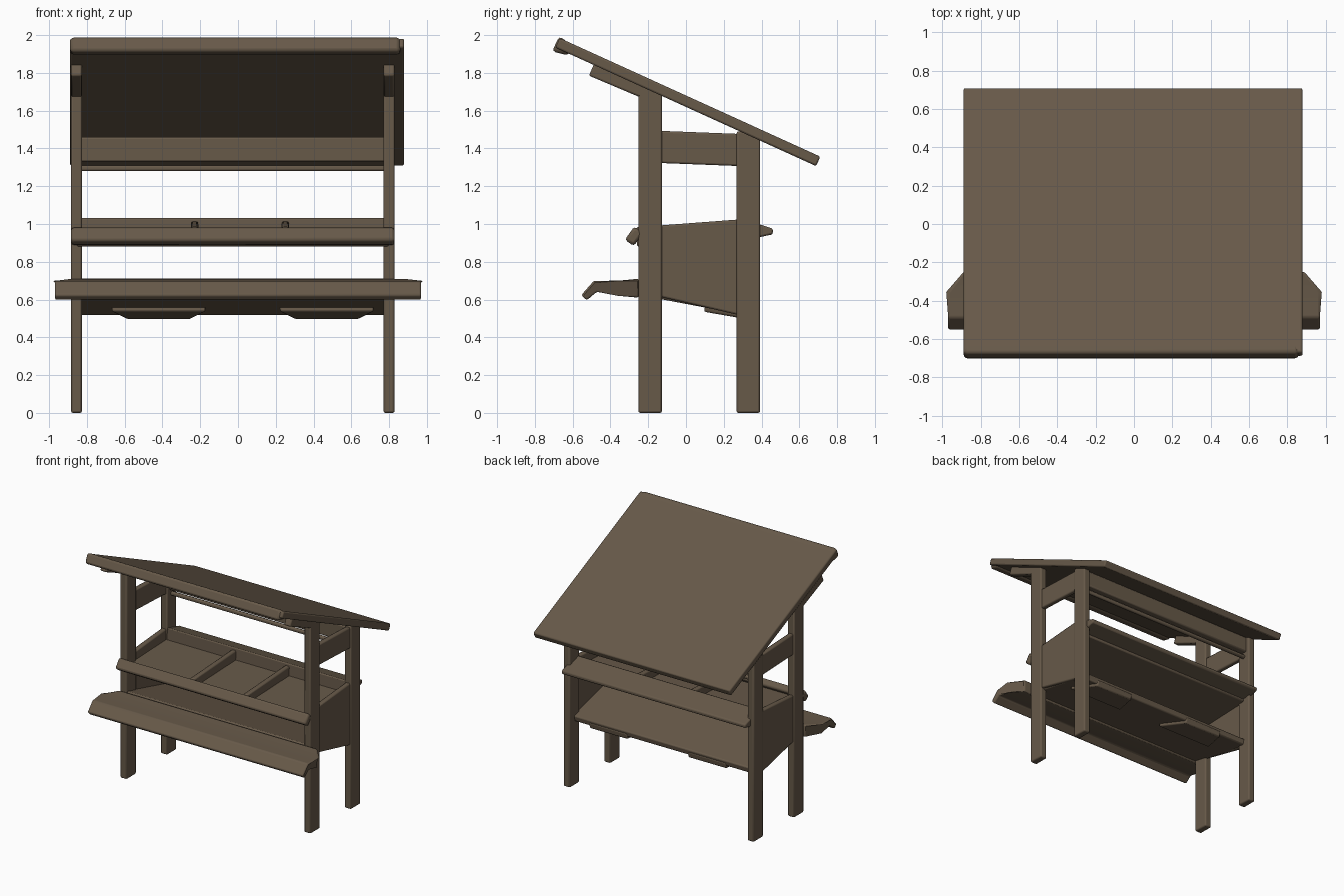
import bpy, bmesh, math
from mathutils import Vector

cube = bpy.data.objects.get("Cube")
if cube:
    bpy.data.objects.remove(cube, do_unlink=True)

wood = bpy.data.materials.new("brown_wood")
wood.use_nodes = True
wood.diffuse_color = (0.135, 0.1, 0.066, 1)
wood.node_tree.nodes["Principled BSDF"].inputs["Base Color"].default_value = wood.diffuse_color

LEFT, RIGHT = 0.8, -0.855       # post centres along x
FRONT, REAR = -0.19, 0.33       # post centres along y
POST_WIDTH, POST_DEPTH = 0.058, 0.125
BETWEEN = (RIGHT, LEFT)
ACROSS = (RIGHT - POST_WIDTH / 2, LEFT + POST_WIDTH / 2)
ROOF_SPAN = (-0.89, 0.88)
ROOF_THICKNESS = 0.055


def roof_point(y, drop=0):
    """Point on the sloping centre plane of the roof, lowered by drop."""
    return (y, 1.65 - 0.455 * y - drop)


def around(x, width):
    return (x - width / 2, x + width / 2)


def board(name, span, path, thick, end_thick=None, tail_inset=0, bevel=0.01):
    """Board spanning x, whose section follows a (y, z) path and may taper."""
    points = [Vector(p) for p in path]
    last = len(points) - 1
    end_thick = end_thick or thick
    bm = bmesh.new()
    rings = []
    for x, inward in zip(span, (1, -1)):
        upper, lower = [], []
        for i, point in enumerate(points):
            along = points[min(i + 1, last)] - points[max(i - 1, 0)]
            half = along.orthogonal().normalized() * (thick + (end_thick - thick) * i / last) / 2
            end_x = x + inward * tail_inset * (i == last)
            upper.append(bm.verts.new((end_x, *(point + half))))
            lower.append(bm.verts.new((end_x, *(point - half))))
        rings.append(upper + lower[::-1])
        bm.faces.new(rings[-1])
    first, second = rings
    for i in range(len(first)):
        bm.faces.new((first[i - 1], second[i - 1], second[i], first[i]))
    bmesh.ops.recalc_face_normals(bm, faces=bm.faces)
    mesh = bpy.data.meshes.new(name)
    bm.to_mesh(mesh)
    bm.free()
    mesh.materials.append(wood)
    obj = bpy.data.objects.new(name, mesh)
    bpy.context.collection.objects.link(obj)
    soften = obj.modifiers.new("soft_edges", "BEVEL")
    soften.width = bevel
    soften.segments = 2
    bpy.ops.object.select_all(action="DESELECT")
    obj.select_set(True)
    bpy.context.view_layer.objects.active = obj
    bpy.ops.object.shade_smooth_by_angle(angle=math.radians(40))


# Posts, rafters, braces and side panels at both ends
for side, x in (("left", LEFT), ("right", RIGHT)):
    post_span = around(x, POST_WIDTH)
    panel_span = around(x, POST_WIDTH * 0.7)
    for place, y in (("front", FRONT), ("rear", REAR)):
        board(f"{side}_{place}_post", post_span, [(y, 0), roof_point(y, 0.01)], POST_DEPTH)
    board(side + "_rafter", post_span,
          [roof_point(-0.5, 0.06), roof_point(FRONT, 0.05)], 0.07)
    board(side + "_brace", panel_span, [(FRONT, 1.41), (REAR, 1.39)], 0.17)
    board(side + "_panel", panel_span, [(FRONT, 0.81), (REAR, 0.77)], 0.36, 0.52)

# Sloping roof with a thicker front edge, and the rails under its back
board("roof", ROOF_SPAN, [roof_point(-0.68), roof_point(0.7)], ROOF_THICKNESS)
board("roof_front_roll", (ROOF_SPAN[0], 0.86),
      [roof_point(-0.69, 0.01), roof_point(-0.61, 0.01)], 0.09, ROOF_THICKNESS, bevel=0.02)
board("rear_header", BETWEEN, [(REAR, 1.33), (REAR, 1.46)], POST_WIDTH)
board("rear_hanging_rail", BETWEEN, [(REAR, 1.28), (REAR, 1.31)], 0.03)

# Upper display tray
board("tray_floor", BETWEEN, [(-0.26, 0.9), (REAR, 0.92)], 0.04)
board("tray_front_rail", ACROSS, [(-0.3, 0.9), (-0.25, 0.97)], POST_WIDTH, bevel=0.015)
board("tray_back_rail", BETWEEN, [(REAR - POST_WIDTH, 0.97), (0.46, 0.96)], 0.13, 0.03)
for number, x in enumerate((-0.23, 0.25)):
    board(f"tray_divider_{number}", around(x, 0.04), [(-0.26, 0.94), (REAR, 0.97)], 0.09)

# Lower shelf sloping towards the back, with two sagging lobes beneath
board("lower_shelf", BETWEEN, [(-0.25, 0.67), (REAR, 0.54)], 0.09, 0.05)
for number, x in enumerate((-0.42, 0.47)):
    board(f"shelf_sag_{number}", around(x, 0.5), [(0.1, 0.56), (REAR, 0.52)], 0.05,
          tail_inset=0.08)

# Curled ledge along the front, narrowing where it meets the posts
board("front_ledge", (-0.97, 0.97),
      [(-0.54, 0.61), (-0.48, 0.67), (-0.36, 0.66), (-0.25, 0.66)], 0.04, 0.1, tail_inset=0.08)
